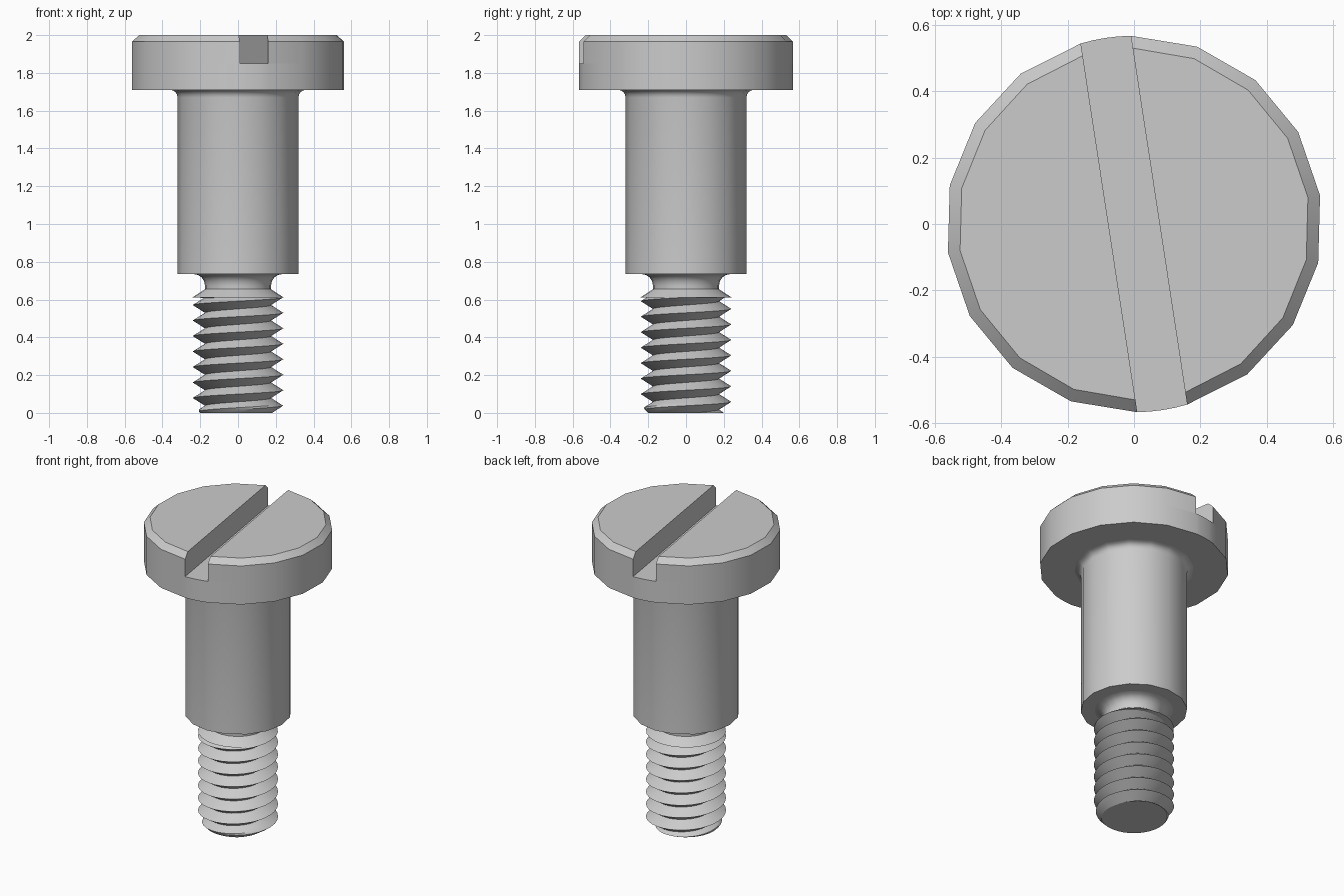
import bpy, bmesh
from math import sin, cos, pi, radians, asin

cube = bpy.data.objects.get("Cube")
if cube:
    bpy.data.objects.remove(cube, do_unlink=True)

steel = bpy.data.materials.new("grey steel")
steel.use_nodes = True
grey = (0.6, 0.6, 0.6, 1)
steel.diffuse_color = grey
steel.node_tree.nodes["Principled BSDF"].inputs["Base Color"].default_value = grey


def finish(name, bm, turn=0.0):
    """Clean up, mark sharp edges, and link the part."""
    bmesh.ops.remove_doubles(bm, verts=bm.verts, dist=1e-5)
    bmesh.ops.recalc_face_normals(bm, faces=bm.faces)
    for f in bm.faces:
        f.smooth = True
    for e in bm.edges:
        e.smooth = len(e.link_faces) == 2 and e.calc_face_angle(pi) < radians(30)
    mesh = bpy.data.meshes.new(name)
    bm.to_mesh(mesh)
    bm.free()
    mesh.materials.append(steel)
    obj = bpy.data.objects.new(name, mesh)
    obj.rotation_euler.z = turn
    bpy.context.collection.objects.link(obj)
    return obj


def loft(name, rings, turn=0.0):
    """Skin equal-length closed rings and cap both ends."""
    bm = bmesh.new()
    loops = [[bm.verts.new(p) for p in ring] for ring in rings]
    for a, b in zip(loops, loops[1:]):
        for i in range(len(a)):
            j = (i + 1) % len(a)
            bm.faces.new((a[i], a[j], b[j], b[i]))
    bm.faces.new(loops[0][::-1])
    bm.faces.new(loops[-1])
    return finish(name, bm, turn)


def ring(r, z, angles):
    return [(r * cos(a), r * sin(a), z) for a in angles]


# Head: a disc with two chamfered halves that leave the slot between them
HEAD_R, TOP_R, SLOT_HALF = 0.567, 0.53, 0.076
SLOT_TURN = radians(8.7)


def half_arc(r, start, steps=8):
    end = pi / 2 - asin(SLOT_HALF / r)
    return [start - end + 2 * end * i / steps for i in range(steps + 1)]


gap = asin(SLOT_HALF / HEAD_R)
disc_angles = []
for side in (0, pi):
    disc_angles += half_arc(HEAD_R, side)
    disc_angles += [side + pi / 2 + gap * k for k in (-0.5, 0, 0.5)]
loft("head_disc", [ring(HEAD_R, z, disc_angles) for z in (1.71, 1.85)], SLOT_TURN)

for name, side in (("head_half_left", 0), ("head_half_right", pi)):
    loft(name, [ring(r, z, half_arc(r, side))
                for r, z in ((HEAD_R, 1.85), (HEAD_R, 1.965), (TOP_R, 2.0))], SLOT_TURN)

# Shoulder with a fillet under the head, neck groove and thread collar
around = [2 * pi * i / 16 for i in range(16)]
fillet = [(0.36 - 0.04 * cos(t), 1.67 + 0.04 * sin(t))
          for t in (radians(22.5 * k) for k in range(5))]
loft("shoulder", [ring(r, z, around) for r, z in [(0.32, 0.735)] + fillet])

groove = [(0.235 - 0.06 * cos(t), 0.675 + 0.06 * sin(t))
          for t in (radians(22.5 * k) for k in range(5))]
collar = [(0.17, 0.608), (0.24, 0.612), (0.175, 0.655)]
neck_angles = [2 * pi * i / 24 for i in range(24)]
loft("neck", [ring(r, z, neck_angles) for r, z in collar + groove])

# Right-handed V thread, chamfered at the tip
PITCH, ROOT, CREST, THREAD_TOP, STEPS, SEGS = 0.082, 0.175, 0.24, 0.612, 8, 32


def thread_radius(z, a):
    phase = ((z - THREAD_TOP) / PITCH - a / (2 * pi)) % 1
    vee = ROOT + (CREST - ROOT) * abs(1 - 2 * phase)
    return min(vee, 0.2 + z)


bm = bmesh.new()
columns = []
for s in range(SEGS + 1):
    a = 2 * pi * s / SEGS
    column = []
    for k in range(-10 * STEPS, STEPS + 1):
        z = THREAD_TOP + PITCH * (k / STEPS + s / SEGS)
        z = min(max(z, 0), THREAD_TOP)
        r = thread_radius(z, a)
        column.append(bm.verts.new((r * cos(a), r * sin(a), z)))
    columns.append(column)
for c, d in zip(columns, columns[1:]):
    for k in range(len(c) - 1):
        bm.faces.new((c[k], d[k], d[k + 1], c[k + 1]))
bmesh.ops.remove_doubles(bm, verts=bm.verts, dist=1e-5)
bmesh.ops.holes_fill(bm, edges=[e for e in bm.edges if e.is_boundary], sides=0)
finish("thread", bm)
